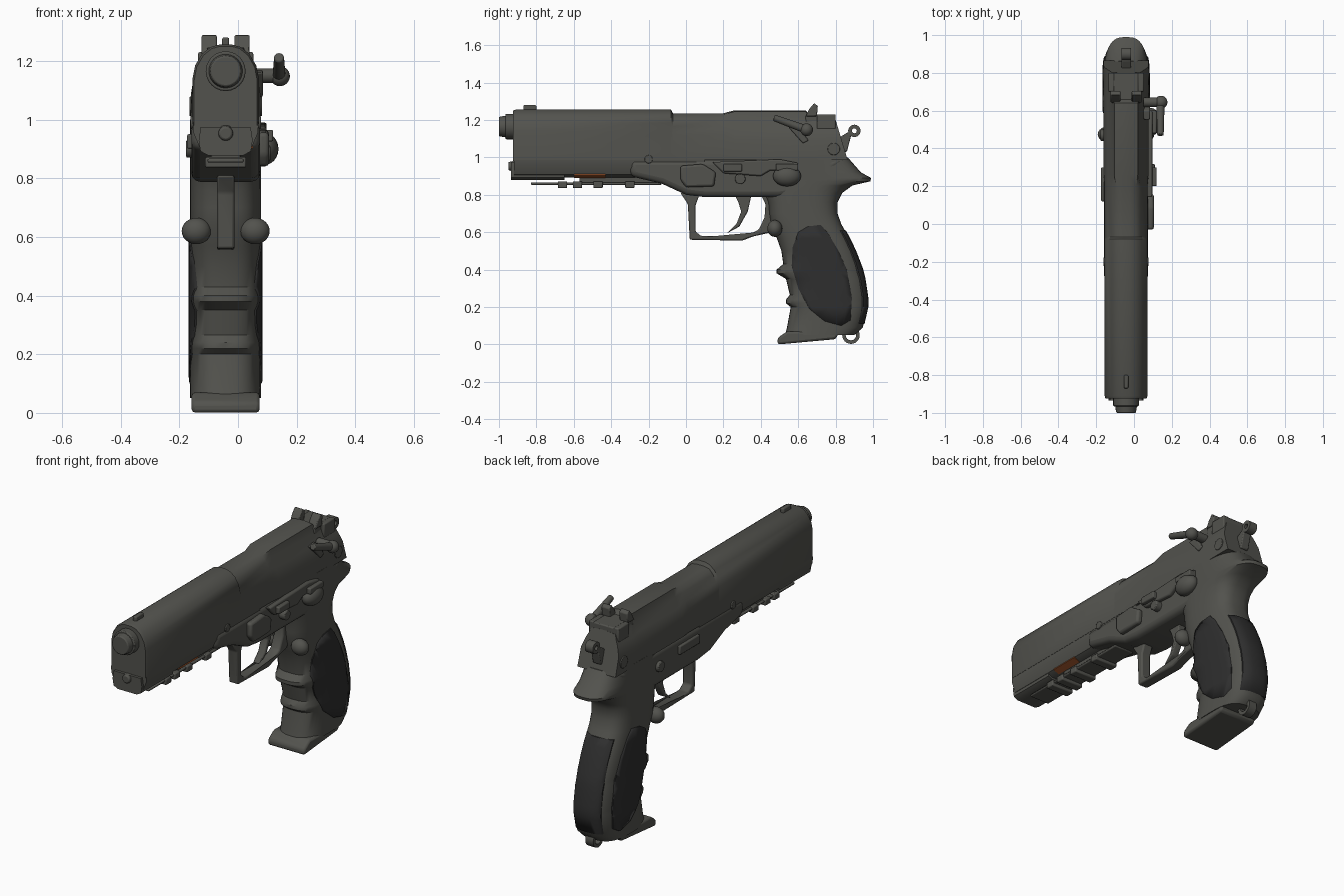
import bpy, bmesh, math
from mathutils import Vector, Matrix

cube = bpy.data.objects.get("Cube")
if cube:
    bpy.data.objects.remove(cube, do_unlink=True)

CX = -0.042  # centre plane of the body


def material(name, rgb):
    m = bpy.data.materials.new(name)
    m.use_nodes = True
    m.diffuse_color = (*rgb, 1)
    m.node_tree.nodes["Principled BSDF"].inputs["Base Color"].default_value = (*rgb, 1)
    return m


STEEL = material("dark olive metal", (0.085, 0.085, 0.075))
GRIP = material("black grip", (0.028, 0.028, 0.028))
ORANGE = material("burnt orange", (0.28, 0.075, 0.02))


def finish(name, bm, mat, bevel=0.0, segments=2):
    bmesh.ops.recalc_face_normals(bm, faces=bm.faces)
    me = bpy.data.meshes.new(name)
    bm.to_mesh(me)
    bm.free()
    ob = bpy.data.objects.new(name, me)
    bpy.context.collection.objects.link(ob)
    me.materials.append(mat)
    bpy.ops.object.select_all(action="DESELECT")
    ob.select_set(True)
    bpy.context.view_layer.objects.active = ob
    if bevel:
        b = ob.modifiers.new("Bevel", "BEVEL")
        b.width, b.segments, b.limit_method = bevel, segments, "ANGLE"
    bpy.ops.object.shade_smooth_by_angle(angle=math.radians(38))
    return ob


def prism(name, pts, x0, x1, mat=STEEL, bevel=0.0, segments=2):
    """Side outline (y, z) extruded across x."""
    bm = bmesh.new()
    f = bm.faces.new([bm.verts.new((x0, y, z)) for y, z in pts])
    ext = bmesh.ops.extrude_face_region(bm, geom=[f])["geom"]
    bmesh.ops.translate(bm, vec=(x1 - x0, 0, 0),
                        verts=[g for g in ext if isinstance(g, bmesh.types.BMVert)])
    return finish(name, bm, mat, bevel, segments)


def box(name, x, y, z, mat=STEEL, bevel=0.006):
    return prism(name, [(y[0], z[0]), (y[1], z[0]), (y[1], z[1]), (y[0], z[1])], *x, mat, bevel)


def loft(name, rings, mat=STEEL):
    bm = bmesh.new()
    rows = [[bm.verts.new(p) for p in r] for r in rings]
    n = len(rows[0])
    for a, b in zip(rows, rows[1:]):
        for i in range(n):
            bm.faces.new((a[i], a[(i + 1) % n], b[(i + 1) % n], b[i]))
    bm.faces.new(rows[0])
    bm.faces.new(rows[-1])
    return finish(name, bm, mat)


def rod(name, a, b, r, r2=None, mat=STEEL, bevel=0.005, sides=24):
    a, b = Vector(a), Vector(b)
    bm = bmesh.new()
    rot = (b - a).to_track_quat("Z", "Y").to_matrix().to_4x4()
    bmesh.ops.create_cone(bm, cap_ends=True, segments=sides, radius1=r,
                          radius2=r if r2 is None else r2, depth=(b - a).length,
                          matrix=Matrix.Translation((a + b) / 2) @ rot)
    return finish(name, bm, mat, bevel)


def ball(name, c, size, mat=STEEL):
    bm = bmesh.new()
    bmesh.ops.create_uvsphere(bm, u_segments=20, v_segments=12, radius=1,
                              matrix=Matrix.Translation(c) @ Matrix.Diagonal((*size, 1)))
    return finish(name, bm, mat)


def ring(name, y, z, r_out, r_in, half):
    bm = bmesh.new()
    rows = []
    for r, x in ((r_out, -half), (r_out, half), (r_in, half), (r_in, -half)):
        rows.append([bm.verts.new((CX + x, y + r * math.cos(i * math.tau / 24),
                                   z + r * math.sin(i * math.tau / 24))) for i in range(24)])
    for a, b in zip(rows, rows[1:] + rows[:1]):
        for i in range(24):
            j = (i + 1) % 24
            bm.faces.new((a[i], a[j], b[j], b[i]))
    return finish(name, bm, STEEL)


def mirrored(half, y, slant=0.0):
    """Closed ring at depth y from right-hand points (dx, z); slant leans it back."""
    pts = half + [(-dx, z) for dx, z in reversed(half)]
    return [(CX + dx, y - slant * (z - 1), z) for dx, z in pts]


# Slide: rounded front half, narrow scooped rear half
front = [(0.113, 0.985), (0.113, 1.14), (0.104, 1.185), (0.08, 1.225), (0.05, 1.248), (0.02, 1.256)]
waist = [(0.113, 0.985), (0.113, 1.12), (0.1, 1.165), (0.078, 1.205), (0.055, 1.23), (0.02, 1.236)]
rear = [(0.12, 0.985), (0.118, 1.09), (0.098, 1.15), (0.07, 1.2), (0.062, 1.245), (0.02, 1.252)]
tail = [(0.12, 0.985), (0.118, 1.09), (0.1, 1.14), (0.085, 1.17), (0.075, 1.195), (0.02, 1.2)]
nose = [(dx * 0.95, z - 0.006) for dx, z in front]
loft("slide", [mirrored(nose, -0.925), mirrored(front, -0.91), mirrored(front, -0.08),
               mirrored(waist, -0.07), mirrored(waist, 0.2), mirrored(rear, 0.26),
               mirrored(rear, 0.64), mirrored(tail, 0.68), mirrored(tail, 0.86, 0.3)])

# Dust cover under the slide
cover = [(0.06, 0.892), (0.09, 0.908), (0.11, 0.955), (0.112, 0.99)]
loft("dust_cover", [mirrored(cover, y) for y in (-0.92, 0.1)])
chin = [(0.06, 0.878), (0.086, 0.892), (0.092, 0.93), (0.085, 0.975)]
loft("front_housing", [mirrored(chin, y) for y in (-0.935, -0.65)])
edge = Matrix.Rotation(math.radians(-20), 4, "Y")
strip = box("orange_strip", (-0.02, 0.02), (-0.6, -0.43), (-0.004, 0.004), ORANGE, 0)
strip.matrix_world = Matrix.Translation((CX + 0.074, 0, 0.9)) @ edge

# Muzzle and recoil rod
rod("barrel_collar", (CX, -0.9, 1.165), (CX, -0.965, 1.165), 0.068)
rod("barrel_tip", (CX, -0.95, 1.165), (CX, -1.0, 1.165), 0.06, 0.052)
ball("muzzle_plug", (CX, -0.985, 1.165), (0.043, 0.015, 0.043))
rod("recoil_rod", (CX, -0.9, 0.953), (CX, -0.95, 0.953), 0.032, 0.022)

# Accessory rail
box("rail", (CX - 0.062, CX + 0.062), (-0.83, -0.13), (0.853, 0.867))
box("rail_mount", (CX - 0.05, CX + 0.05), (-0.57, -0.16), (0.86, 0.905))
for y in (-0.66, -0.58, -0.47, -0.3):
    box("rail_lug", (CX - 0.07, CX + 0.07), (y - 0.025, y + 0.025), (0.836, 0.872))

# Frame and trigger group
prism("frame", [(-0.3, 0.9), (-0.13, 0.86), (0, 0.8), (0.1, 0.788), (0.5, 0.788),
                (0.7, 0.82), (0.84, 0.99), (-0.3, 0.99)], CX - 0.117, CX + 0.117, STEEL, 0.03, 3)
prism("trigger_guard", [(-0.03, 0.81), (0.01, 0.75), (0.02, 0.56), (0.3, 0.555), (0.36, 0.578),
                        (0.46, 0.6), (0.5, 0.68), (0.48, 0.8), (0.4, 0.8), (0.425, 0.75), (0.42, 0.68),
                        (0.39, 0.615), (0.32, 0.578), (0.08, 0.58), (0.05, 0.605), (0.05, 0.74),
                        (0.075, 0.81)], CX - 0.03, CX + 0.03, STEEL, 0.008)
prism("trigger", [(0.26, 0.8), (0.35, 0.8), (0.33, 0.71), (0.285, 0.63), (0.22, 0.595),
                  (0.27, 0.645), (0.295, 0.71), (0.28, 0.76)], CX - 0.022, CX + 0.022, STEEL, 0.006)

# Grip with finger ridges, beavertail and rounded cross-section: (z, front y, back y)
LEVELS = [(0.05, 0.53, 0.9), (0.09, 0.54, 0.945), (0.2, 0.56, 0.97), (0.22, 0.535, 0.971),
          (0.24, 0.535, 0.971), (0.265, 0.555, 0.968), (0.35, 0.535, 0.955), (0.38, 0.485, 0.948),
          (0.4, 0.485, 0.943), (0.43, 0.52, 0.932), (0.5, 0.51, 0.905), (0.57, 0.485, 0.872),
          (0.64, 0.455, 0.832), (0.7, 0.445, 0.81), (0.76, 0.44, 0.81), (0.81, 0.42, 0.835),
          (0.85, 0.4, 0.89), (0.872, 0.4, 0.985), (0.89, 0.4, 0.99), (0.92, 0.4, 0.935),
          (1.0, 0.4, 0.865)]


def grip_rings(grow):
    def s(v):
        return math.copysign(abs(v) ** 0.68, v)
    angles = [i * math.tau / 40 for i in range(40)]
    return [[(CX + (0.121 + grow) * s(math.cos(a)),
              (y0 + y1) / 2 + ((y1 - y0) / 2 + grow) * s(math.sin(a)), z) for a in angles]
            for z, y0, y1 in LEVELS]


loft("grip", grip_rings(0))


def grip_panel(name, cutter):
    ob = loft(name, grip_rings(0.005), GRIP)
    cutter.hide_render = True
    m = ob.modifiers.new("Cut", "BOOLEAN")
    m.operation, m.solver, m.object = "INTERSECT", "EXACT", cutter
    bpy.ops.object.modifier_apply(modifier="Cut")
    bpy.data.objects.remove(cutter, do_unlink=True)


outline = [(0.6, 0.6), (0.65, 0.63), (0.72, 0.64), (0.755, 0.6), (0.81, 0.51), (0.86, 0.4),
           (0.887, 0.25), (0.88, 0.13), (0.83, 0.1), (0.74, 0.125), (0.66, 0.19), (0.6, 0.3),
           (0.565, 0.42), (0.57, 0.52)]
grip_panel("side_panels", prism("panel_cutter", outline, -0.3, 0.3, GRIP))
grip_panel("back_panel", box("back_cutter", (CX - 0.085, CX + 0.085), (0.72, 1.1), (0.11, 0.61), GRIP, 0))

# Magazine base and lanyard loop
prism("magazine_base", [(0.49, 0), (0.8, 0.028), (0.82, 0.07), (0.54, 0.07), (0.49, 0.035)],
      CX - 0.116, CX + 0.116, STEEL, 0.012)
ring("lanyard_loop", 0.882, 0.05, 0.047, 0.028, 0.025)

# Sights
box("front_sight", (CX - 0.012, CX + 0.012), (-0.87, -0.8), (1.24, 1.28))
box("rear_sight_base", (CX - 0.075, CX + 0.075), (0.64, 0.8), (1.18, 1.228))
for s in (-1, 1):
    prism("rear_sight_ear", [(0.64, 1.22), (0.7, 1.22), (0.705, 1.275), (0.685, 1.29), (0.66, 1.26)],
          CX + s * 0.03, CX + s * 0.082, STEEL, 0.005)
    box("rear_sight_rail", (CX + s * 0.078 - 0.016, CX + s * 0.078 + 0.016), (0.7, 0.8), (1.15, 1.23))

# Hammer
prism("hammer", [(0.78, 1.03), (0.86, 1.03), (0.885, 1.125), (0.865, 1.135), (0.78, 1.08)],
      CX - 0.025, CX + 0.025, STEEL, 0.005)
ring("hammer_spur", 0.9, 1.142, 0.033, 0.013, 0.025)

# Safety lever on the right side
rod("lever_axle", (0.05, 0.645, 1.15), (0.15, 0.645, 1.15), 0.025)
ball("lever_knob", (0.143, 0.645, 1.148), (0.034, 0.034, 0.034))
rod("lever_arm", (0.14, 0.64, 1.15), (0.14, 0.47, 1.212), 0.022, 0.017)
prism("lever_plate", [(0.55, 1.16), (0.6, 1.17), (0.655, 1.09), (0.625, 1.075)], 0.05, 0.085, STEEL, 0.006)

# Controls along the right of the frame
X1 = CX + 0.11
prism("takedown_block", [(-0.03, 0.955), (0.09, 0.965), (0.16, 0.92), (0.15, 0.845), (0, 0.84), (-0.03, 0.88)],
      X1, 0.105, STEEL, 0.012)
prism("slide_stop", [(0.14, 0.975), (0.5, 0.99), (0.6, 0.97), (0.6, 0.93), (0.45, 0.93), (0.4, 0.9),
                     (0.2, 0.915)], X1, 0.098, STEEL, 0.008)
box("slide_stop_tab", (X1, 0.12), (0.2, 0.3), (0.925, 0.965))
rod("slide_stop_pin", (X1, 0.29, 0.885), (0.11, 0.29, 0.885), 0.028)
ball("thumb_catch", (0.09, 0.54, 0.9), (0.048, 0.075, 0.055))
box("thumb_catch_tab", (X1, 0.12), (0.48, 0.6), (0.93, 0.965))

# Small parts on both sides
for s in (-1, 1):
    side = CX + s * 0.1
    rod("rear_pin", (side, 0.79, 1.045), (CX + s * 0.124, 0.79, 1.045), 0.033, bevel=0.003)
    ball("magazine_button", (CX + s * 0.1, 0.475, 0.62), (0.05, 0.04, 0.045))
    rod("frame_pin", (side, -0.2, 0.99), (CX + s * 0.12, -0.2, 0.99), 0.022, bevel=0.003)
box("left_catch", (CX - 0.132, CX - 0.1), (0.12, 0.3), (0.9, 0.95))
rod("left_pin", (CX - 0.1, 0.47, 0.9), (CX - 0.135, 0.47, 0.9), 0.03)
